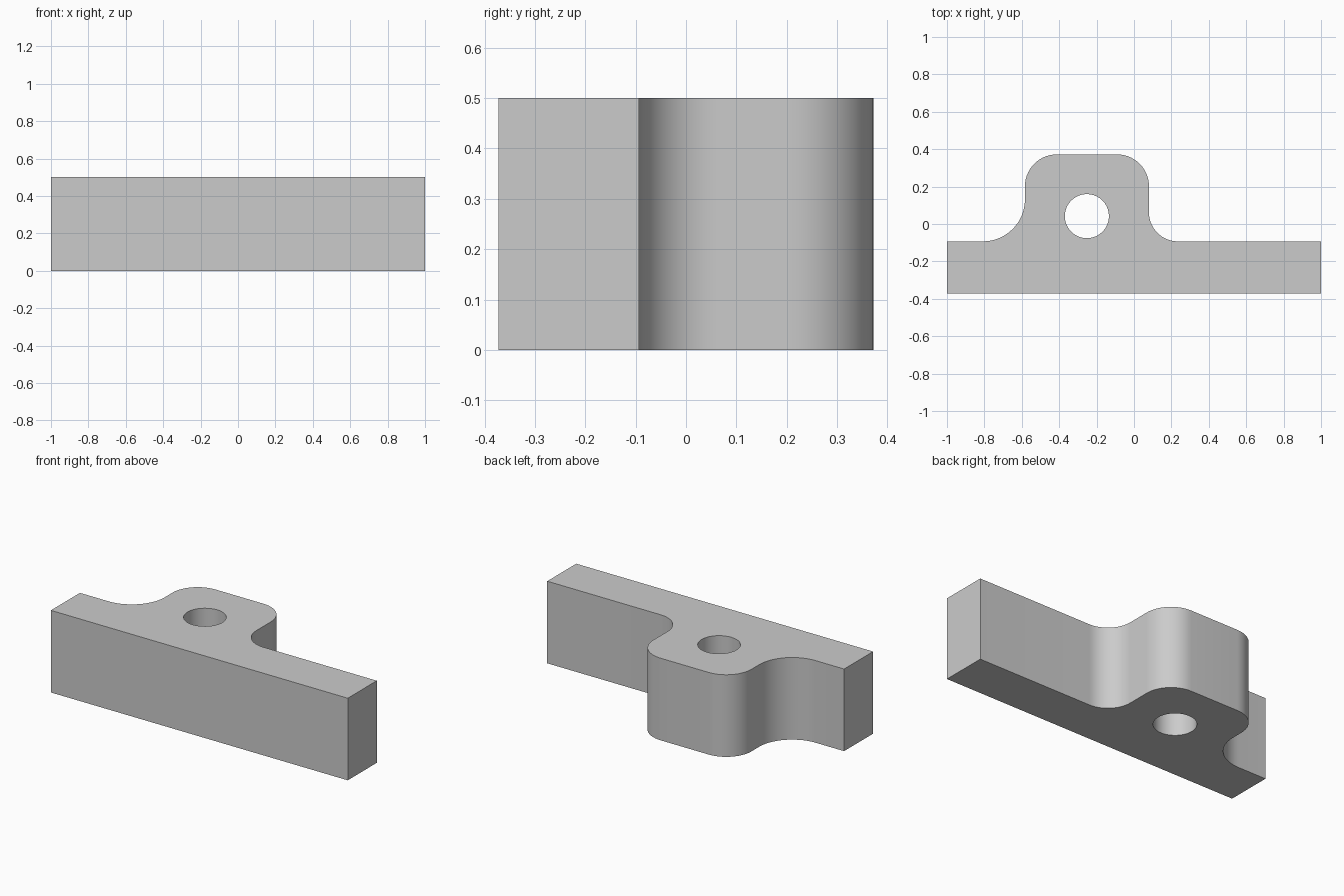
import bpy, bmesh, math
from mathutils import Vector

if "Cube" in bpy.data.objects:
    bpy.data.objects.remove(bpy.data.objects["Cube"], do_unlink=True)

HEIGHT = 0.5
BACK, FRONT, STEP = 0.372, -0.372, -0.093   # y of boss back, bar front, bar back
LEFT, RIGHT = -0.583, 0.08                  # x of boss sides

grey = bpy.data.materials.new("plain grey")
grey.use_nodes = True
colour = (0.6, 0.6, 0.6, 1)
grey.diffuse_color = colour
grey.node_tree.nodes["Principled BSDF"].inputs["Base Color"].default_value = colour


def rounded(points, steps=14):
    """Outline through (x, y, radius) corners, with right-angle corners rounded."""
    outline = []
    for i, (x, y, r) in enumerate(points):
        corner = Vector((x, y, 0))
        if r == 0:
            outline.append(corner)
            continue
        before = (Vector((*points[i - 1][:2], 0)) - corner).normalized() * r
        after = (Vector((*points[(i + 1) % len(points)][:2], 0)) - corner).normalized() * r
        centre = corner + before + after
        for k in range(steps + 1):
            a = math.pi / 2 * k / steps
            outline.append(centre - after * math.cos(a) - before * math.sin(a))
    return outline


def prism(name, outline, bottom, top):
    """Extrude a flat outline upwards."""
    bm = bmesh.new()
    face = bm.faces.new([bm.verts.new((p.x, p.y, bottom)) for p in outline])
    grown = bmesh.ops.extrude_face_region(bm, geom=[face], use_keep_orig=True)
    verts = [g for g in grown["geom"] if isinstance(g, bmesh.types.BMVert)]
    bmesh.ops.translate(bm, verts=verts, vec=(0, 0, top - bottom))
    bmesh.ops.recalc_face_normals(bm, faces=bm.faces)
    mesh = bpy.data.meshes.new(name)
    bm.to_mesh(mesh)
    bm.free()
    mesh.materials.append(grey)
    obj = bpy.data.objects.new(name, mesh)
    bpy.context.collection.objects.link(obj)
    return obj


# Bar with a rounded boss flowing out of its back
bracket = prism("bracket", rounded([
    (-1, FRONT, 0), (1, FRONT, 0), (1, STEP, 0),
    (RIGHT, STEP, 0.155), (RIGHT, BACK, 0.17),
    (LEFT, BACK, 0.17), (LEFT, STEP, 0.225), (-1, STEP, 0),
]), 0, HEIGHT)

# Vertical bolt hole through the boss
circle = [Vector((-0.252 + 0.118 * math.cos(a), 0.042 + 0.118 * math.sin(a), 0))
          for a in (math.tau * k / 40 for k in range(40))]
cutter = prism("hole_cutter", circle, -0.1, HEIGHT + 0.1)
cutter.hide_render = True
hole = bracket.modifiers.new("bolt hole", "BOOLEAN")
hole.operation = "DIFFERENCE"
hole.solver = "EXACT"
hole.object = cutter

bpy.context.view_layer.objects.active = bracket
bpy.ops.object.select_all(action="DESELECT")
bracket.select_set(True)
bpy.ops.object.modifier_apply(modifier=hole.name)
bpy.data.objects.remove(cutter, do_unlink=True)
bpy.ops.object.shade_smooth_by_angle(angle=math.radians(30))
